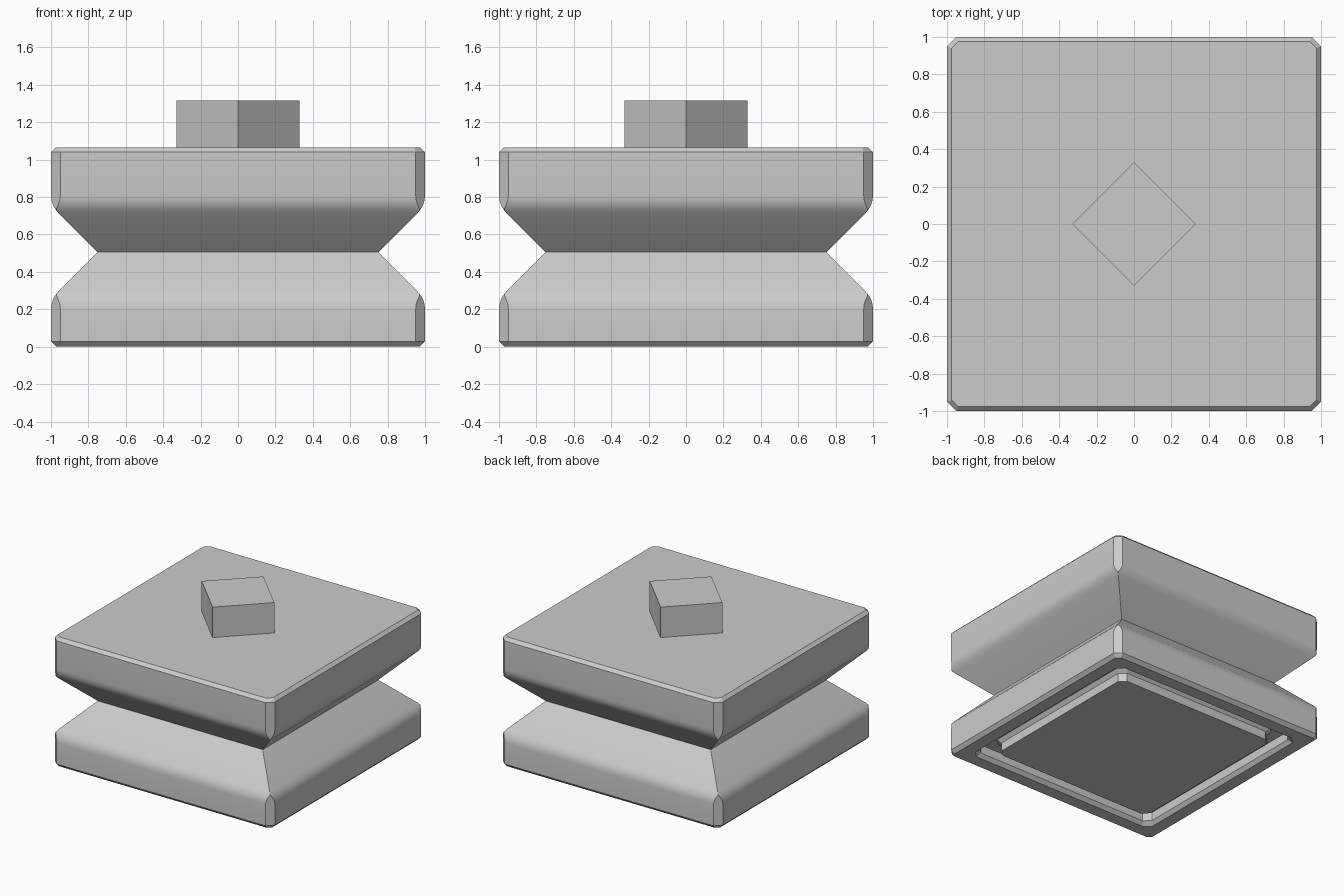
import bpy, bmesh, math

old = bpy.data.objects.get("Cube")
if old:
    bpy.data.objects.remove(old, do_unlink=True)

# Single plain grey finish
grey = bpy.data.materials.new("plain_grey")
grey.use_nodes = True
colour = (0.6, 0.6, 0.6, 1)
grey.diffuse_color = colour
grey.node_tree.nodes["Principled BSDF"].inputs["Base Color"].default_value = colour


def square_ring(bm, half, z, limit):
    """Square outline whose corners are cut where |x| + |y| exceeds limit."""
    k = min(half, limit - half)
    corners = [(half, -k), (half, k), (k, half), (-k, half),
               (-half, k), (-half, -k), (-k, -half), (k, -half)]
    return [bm.verts.new((x, y, z)) for x, y in corners]


def loft(name, profile):
    """Join stacked (half width, height, corner limit) outlines into a solid."""
    bm = bmesh.new()
    rings = [square_ring(bm, *p) for p in profile]
    for low, high in zip(rings, rings[1:]):
        for i in range(8):
            j = (i + 1) % 8
            bm.faces.new((low[i], low[j], high[j], high[i]))
    bm.faces.new(rings[0][::-1])
    bm.faces.new(rings[-1])
    bmesh.ops.remove_doubles(bm, verts=bm.verts, dist=0.0005)
    bmesh.ops.recalc_face_normals(bm, faces=bm.faces)
    mesh = bpy.data.meshes.new(name)
    bm.to_mesh(mesh)
    bm.free()
    obj = bpy.data.objects.new(name, mesh)
    bpy.context.collection.objects.link(obj)
    mesh.materials.append(grey)
    return obj


WAIST, LIMIT, STEPS = 0.505, 1.95, 4

# Rounded shoulder between the vertical wall and the 45 degree slope
radius = 0.055 / math.tan(math.pi / 8)
shoulder = []
for i in range(STEPS + 1):
    a = math.pi / 4 * i / STEPS
    shoulder.append((1 - radius * (1 - math.cos(a)), 0.2 + radius * math.sin(a)))

# Underside: centre panel, surrounding groove and outer rim
underside = [(0.73, 0, 1.41), (0.73, 0.07, 1.41), (0.755, 0.1, 1.46),
             (0.845, 0.1, 1.64), (0.845, 0.03, 1.64), (0.87, 0, 1.69)]

# Outer wall: lower block, pinched waist and mirrored upper block
lower = [(0.972, 0, 1.915), (1, 0.028, LIMIT)] + [(h, z, LIMIT) for h, z in shoulder]
upper = [(h, 2 * WAIST - z, LIMIT) for h, z in reversed(shoulder)]
upper += [(1, 1.04, LIMIT), (0.975, 1.065, 1.915)]
body = loft("pinched_body", underside + lower + [(0.75, WAIST, LIMIT)] + upper)

# Square knob turned diagonally on the top
bpy.ops.mesh.primitive_cube_add(size=1, location=(0, 0, 1.185),
                                rotation=(0, 0, math.pi / 4))
knob = bpy.context.object
knob.name = "top_knob"
knob.scale = (0.33 * math.sqrt(2), 0.33 * math.sqrt(2), 0.26)
knob.data.materials.append(grey)

# Soft shoulders with crisp chamfers
bpy.ops.object.select_all(action="DESELECT")
body.select_set(True)
bpy.context.view_layer.objects.active = body
bpy.ops.object.shade_smooth_by_angle(angle=math.radians(30))
